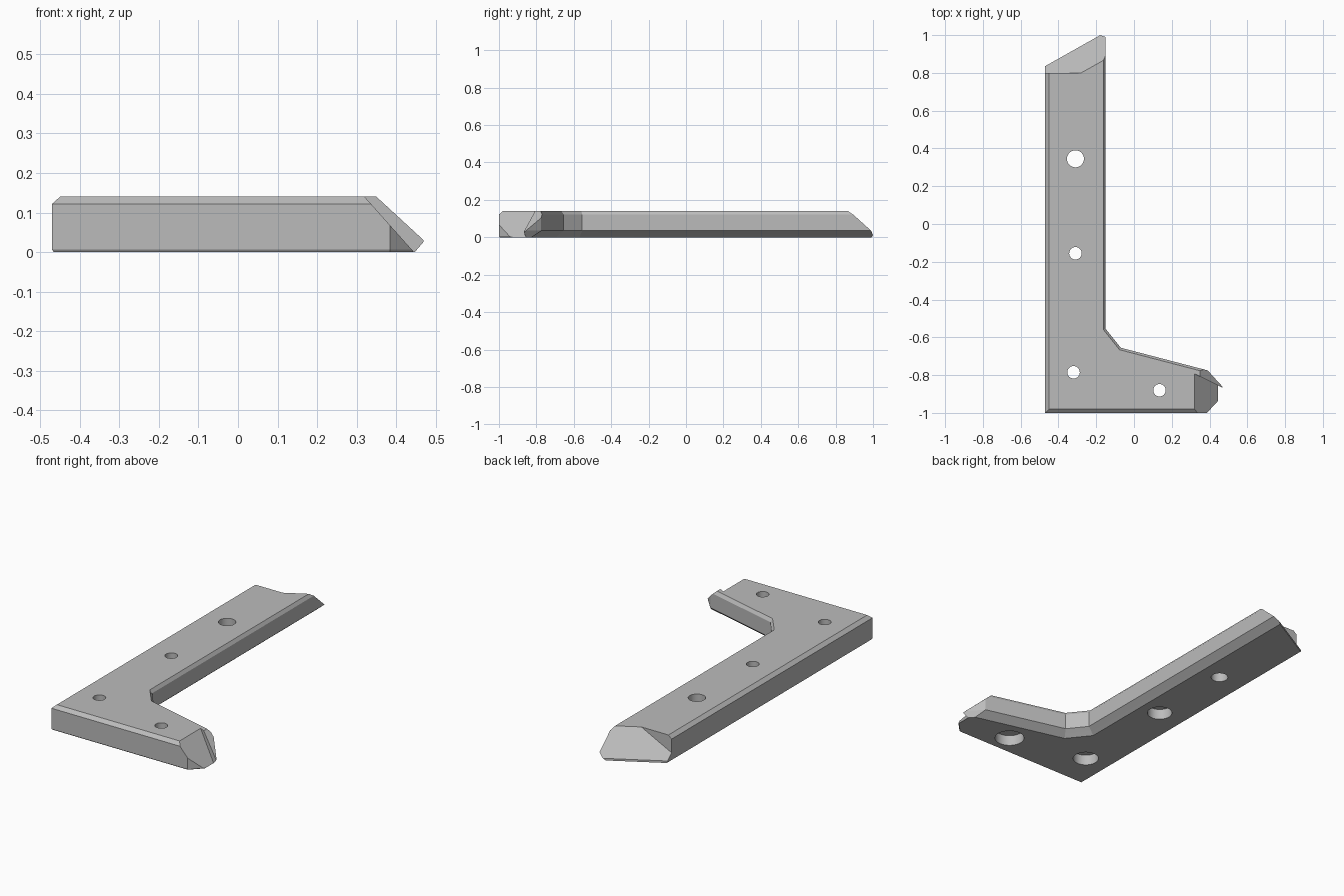
import bpy
import bmesh
from mathutils import Vector

if "Cube" in bpy.data.objects:
    bpy.data.objects.remove(bpy.data.objects["Cube"])

grey = bpy.data.materials.new("plain_grey")
grey.use_nodes = True
GREY = (0.5, 0.5, 0.5, 1)
grey.diffuse_color = GREY
grey.node_tree.nodes["Principled BSDF"].inputs["Base Color"].default_value = GREY


def make_object(name, bm, helper=False):
    bmesh.ops.recalc_face_normals(bm, faces=bm.faces)
    mesh = bpy.data.meshes.new(name)
    bm.to_mesh(mesh)
    bm.free()
    mesh.materials.append(grey)
    obj = bpy.data.objects.new(name, mesh)
    bpy.context.collection.objects.link(obj)
    obj.hide_render = helper
    return obj


def inset_outline(points, insets):
    """Move every edge of a counter-clockwise outline inward by its own inset."""
    lines = []
    for i, p in enumerate(points):
        a, b = Vector(p), Vector(points[(i + 1) % len(points)])
        d = (b - a).normalized()
        lines.append((a + Vector((-d.y, d.x)) * insets[i], d))
    result = []
    for i, (p, d) in enumerate(lines):
        q, e = lines[i - 1]
        t = (q - p).cross(e) / d.cross(e)
        result.append(p + d * t)
    return result


# L-shaped outline; kinds: o = outer wall, i = undercut inner wall, t = toe, e = end
outline = [(-0.47, -1), (0.385, -1), (0.458, -0.925), (0.472, -0.865),
           (0.39, -0.775), (-0.07, -0.655), (-0.15, -0.555),
           (-0.15, 1.016), (-0.47, 0.836)]
kinds = "ootiiiieo"[0:2] + "ttiiieo"

# Height of each ring and its inset per kind of wall
rings = [
    (0.0, dict(o=0.004, i=0.042, t=0.012, e=0.0)),
    (0.006, dict(o=0.0, i=0.035, t=0.01, e=0.0)),
    (0.035, dict(o=0.0, i=0.0, t=0.0, e=0.0)),
    (0.122, dict(o=0.0, i=0.0, t=0.0, e=0.0)),
    (0.14, dict(o=0.02, i=0.012, t=0.012, e=0.0)),
]

# Bracket body
bm = bmesh.new()
loops = []
for z, inset in rings:
    ring = inset_outline(outline, [inset[k] for k in kinds])
    loops.append([bm.verts.new((p.x, p.y, z)) for p in ring])
for low, high in zip(loops, loops[1:]):
    for j in range(len(low)):
        k = (j + 1) % len(low)
        bm.faces.new((low[j], low[k], high[k], high[j]))
bm.faces.new(loops[0][::-1])
bm.faces.new(loops[-1])
bracket = make_object("l_bracket", bm)


def wedge(name, low, high, planes):
    """Box trimmed to the outer side of each (point, normal) plane."""
    box = bmesh.new()
    bmesh.ops.create_cube(box, size=1)
    low, high = Vector(low), Vector(high)
    for v in box.verts:
        v.co = (low + high) / 2 + v.co * (high - low)
    for point, normal in planes:
        cut = bmesh.ops.bisect_plane(
            box, geom=box.verts[:] + box.edges[:] + box.faces[:],
            plane_co=point, plane_no=normal, clear_inner=True)
        edges = [g for g in cut["geom_cut"] if isinstance(g, bmesh.types.BMEdge)]
        bmesh.ops.contextual_create(box, geom=edges)
    return make_object(name, box, True)


def drill(name, x, y, radius, low, high):
    hole = bmesh.new()
    bmesh.ops.create_cone(hole, cap_ends=True, segments=40, radius1=radius,
                          radius2=radius, depth=high - low)
    bmesh.ops.translate(hole, verts=hole.verts, vec=(x, y, (low + high) / 2))
    return make_object(name, hole, True)


# Sloped end, toe ramp and the deeper toe facet
cutters = [
    wedge("end_slope_cutter", (-1, 0.8, -0.2), (1, 1.5, 0.5),
          [((-0.28, 0.8, 0.14), (-0.49, 0.872, 0.97))]),
    wedge("toe_ramp_cutter", (0.3, -1.5, -0.2), (1, -0.5, 0.5),
          [((0.35, 0, 0.14), (0.92, 0, 1))]),
    wedge("toe_facet_cutter", (0.3, -1.5, -0.2), (1, -0.5, 0.5),
          [((0.32, 0, 0.14), (1.12, 0, 1)),
           ((0.36, -0.812, 0), (-0.5, -1, 0))]),
]

# Screw holes, three of them counterbored from below
for x, y, r, bore in [(-0.31, 0.345, 0.045, 0), (-0.31, -0.155, 0.033, 0.066),
                      (-0.32, -0.785, 0.033, 0.068), (0.135, -0.88, 0.033, 0.078)]:
    cutters.append(drill("screw_hole_cutter", x, y, r, -0.1, 0.3))
    if bore:
        cutters.append(drill("counterbore_cutter", x, y, bore, -0.1, 0.06))

bpy.context.view_layer.objects.active = bracket
bracket.select_set(True)
for cutter in cutters:
    mod = bracket.modifiers.new(cutter.name, "BOOLEAN")
    mod.operation = "DIFFERENCE"
    mod.solver = "EXACT"
    mod.object = cutter
    bpy.ops.object.modifier_apply(modifier=mod.name)
for cutter in cutters:
    bpy.data.objects.remove(cutter)

# Smooth hole walls, crisp facets
bpy.ops.object.shade_smooth_by_angle(angle=0.3)
